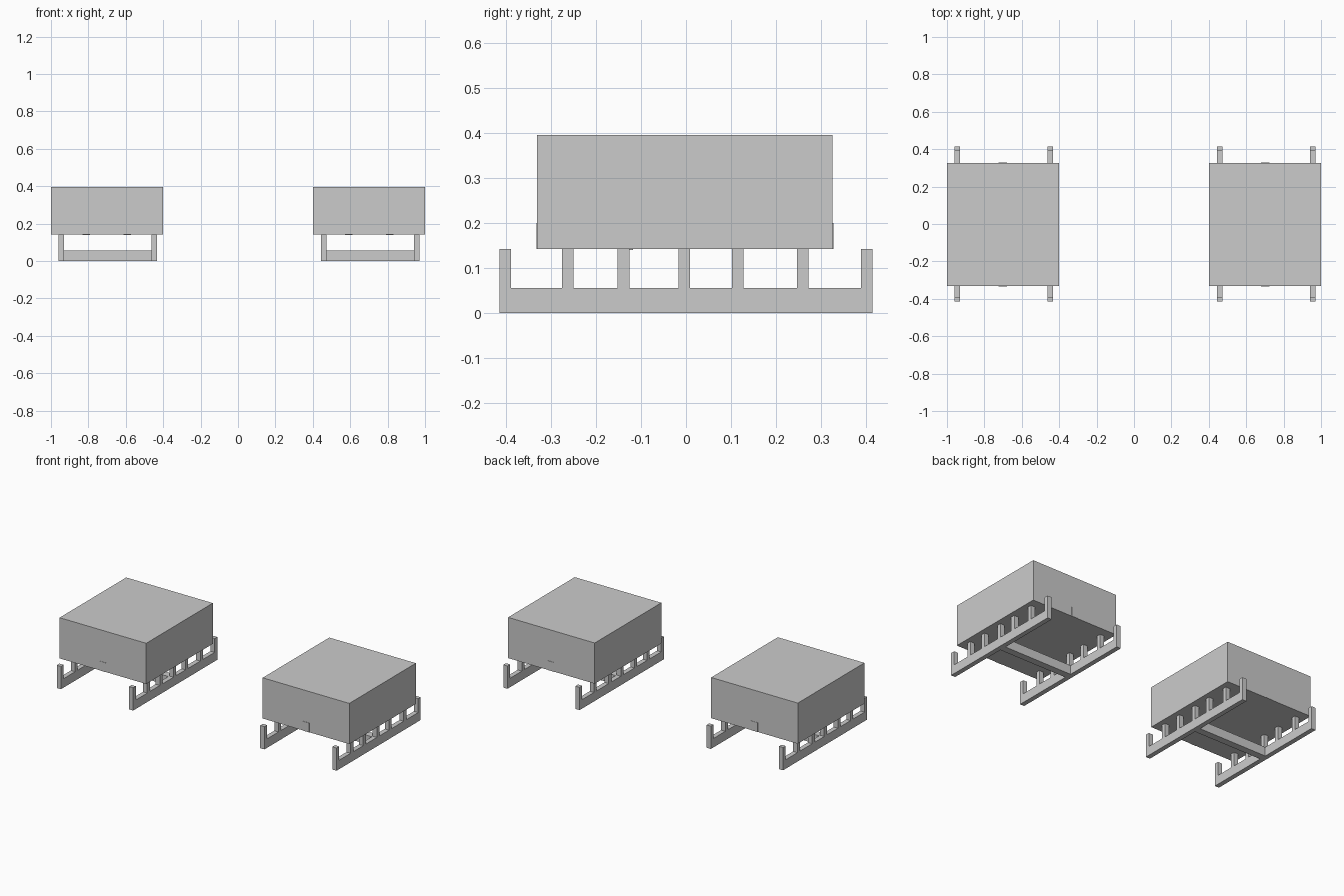
import bpy, bmesh

if "Cube" in bpy.data.objects:
    bpy.data.objects.remove(bpy.data.objects["Cube"])


def add_boxes(name, boxes):
    """One object made of axis-aligned boxes given as (x0, x1, y0, y1, z0, z1)."""
    bm = bmesh.new()
    for x0, x1, y0, y1, z0, z1 in boxes:
        verts = bmesh.ops.create_cube(bm, size=1)["verts"]
        bmesh.ops.scale(bm, vec=(x1 - x0, y1 - y0, z1 - z0), verts=verts)
        bmesh.ops.translate(bm, vec=((x0 + x1) / 2, (y0 + y1) / 2, (z0 + z1) / 2), verts=verts)
    mesh = bpy.data.meshes.new(name)
    bm.to_mesh(mesh)
    bm.free()
    obj = bpy.data.objects.new(name, mesh)
    bpy.context.collection.objects.link(obj)
    return obj


def add_rail(name, x):
    """Side rail with a comb of upright posts, drawn as a profile in YZ and extruded along X."""
    half = 0.013
    profile = [(-0.415, 0)]
    for y in POSTS:
        profile += [(y - half, RAIL_TOP), (y - half, BODY_BOTTOM),
                    (y + half, BODY_BOTTOM), (y + half, RAIL_TOP)]
    profile += [(0.415, 0)]
    # the end posts are flush with the rail ends
    profile.pop(1)
    profile.pop(-2)
    bm = bmesh.new()
    face = bm.faces.new([bm.verts.new((x - 0.0145, y, z)) for y, z in profile])
    new = bmesh.ops.extrude_face_region(bm, geom=[face])["geom"]
    bmesh.ops.translate(bm, vec=(0.029, 0, 0),
                        verts=[v for v in new if isinstance(v, bmesh.types.BMVert)])
    bmesh.ops.recalc_face_normals(bm, faces=bm.faces)
    mesh = bpy.data.meshes.new(name)
    bm.to_mesh(mesh)
    bm.free()
    bpy.context.collection.objects.link(bpy.data.objects.new(name, mesh))


RAIL_TOP, BODY_BOTTOM, BODY_TOP = 0.056, 0.142, 0.396
POSTS = [-0.402, -0.263, -0.139, -0.004, 0.115, 0.26, 0.402]
Y0, Y1 = -0.331, 0.326

for side, cx in (("left", -0.701), ("right", 0.701)):
    # main closed box
    add_boxes(side + "_body", [(cx - 0.299, cx + 0.299, Y0, Y1, BODY_BOTTOM, BODY_TOP)])

    # rails with posts; both units sit the same way round on their frames
    fx = -0.697 if side == "left" else 0.7075
    for label, dx in (("outer_a", -0.249), ("outer_b", 0.249)):
        add_rail(f"{side}_rail_{label}", fx + dx)

    # beam joining the rails in the middle
    add_boxes(side + "_cross_beam", [(fx - 0.235, fx + 0.235, -0.026, 0.018, 0, RAIL_TOP)])

    # small latch plates at the lower edge of front and back
    for label, y in (("front", Y0), ("back", Y1)):
        add_boxes(f"{side}_{label}_latch",
                  [(cx - 0.023, cx + 0.023, y - 0.002, y + 0.002, BODY_BOTTOM, 0.2)])

    # thin pads under the body
    add_boxes(side + "_underside_pads",
              [(cx + dx - 0.02, cx + dx + 0.02, -0.135, -0.118, BODY_BOTTOM - 0.002, BODY_BOTTOM + 0.002)
               for dx in (-0.11, 0.11)])
